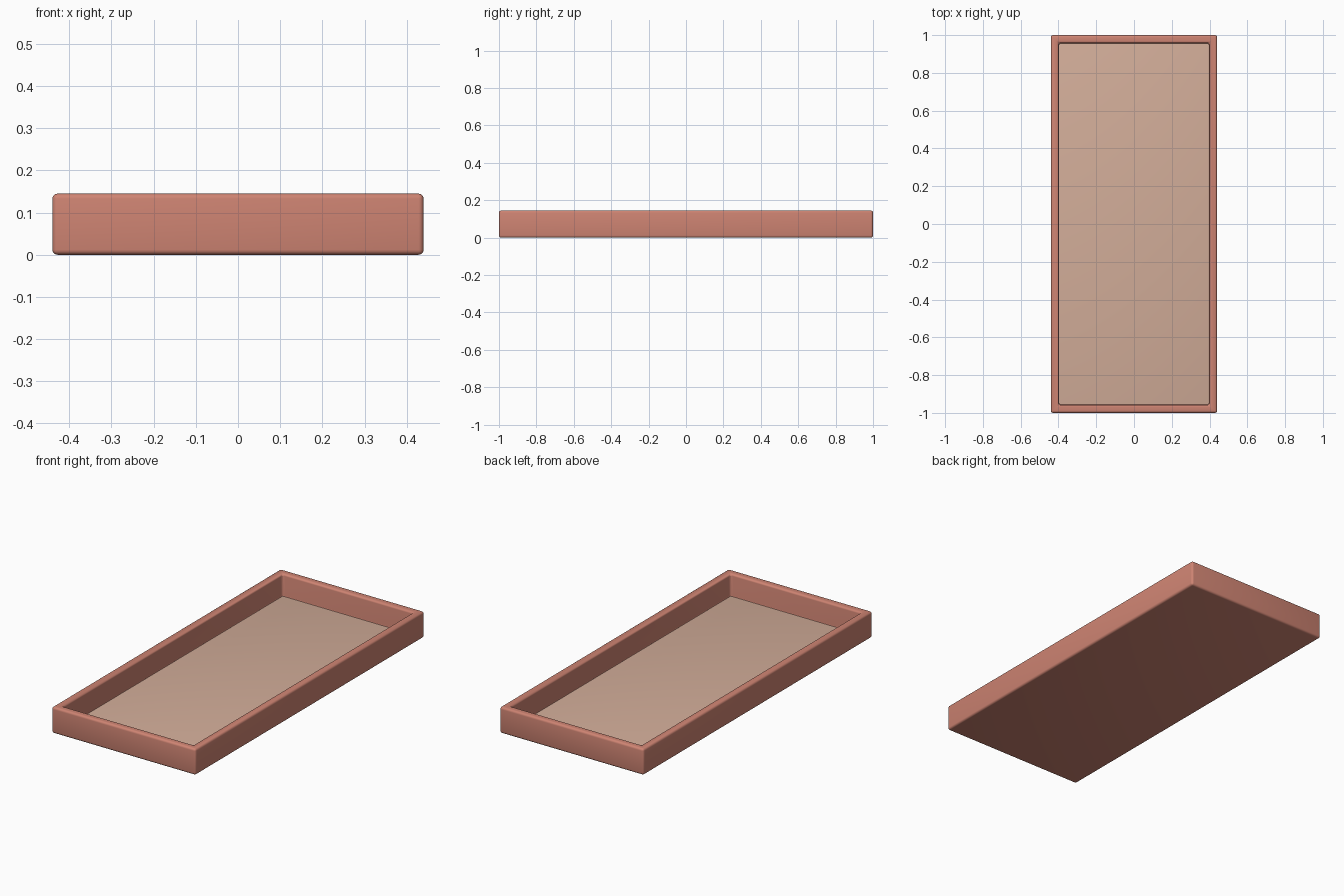
import bpy, bmesh
from mathutils import Matrix

if "Cube" in bpy.data.objects:
    bpy.data.objects.remove(bpy.data.objects["Cube"])

W, L, H = 0.88, 2.0, 0.145   # outer size
WALL, BASE, FLOOR = 0.042, 0.014, 0.022


def material(name, rgb):
    m = bpy.data.materials.new(name)
    m.diffuse_color = (*rgb, 1)
    m.use_nodes = True
    m.node_tree.nodes["Principled BSDF"].inputs["Base Color"].default_value = m.diffuse_color
    return m


def finish(bm, name, mat, bevel):
    mesh = bpy.data.meshes.new(name)
    bm.to_mesh(mesh)
    bm.free()
    ob = bpy.data.objects.new(name, mesh)
    bpy.context.collection.objects.link(ob)
    mesh.materials.append(mat)
    mod = ob.modifiers.new("soft_edges", 'BEVEL')
    mod.width, mod.segments = bevel, 4
    mod.limit_method = 'ANGLE'
    bpy.ops.object.select_all(action='DESELECT')
    ob.select_set(True)
    bpy.context.view_layer.objects.active = ob
    bpy.ops.object.modifier_apply(modifier=mod.name)
    bpy.ops.object.shade_smooth_by_angle()
    return ob


def box(sx, sy, z0, z1):
    bm = bmesh.new()
    bmesh.ops.create_cube(bm, size=1, matrix=Matrix.Translation((0, 0, (z0 + z1) / 2))
                          @ Matrix.Diagonal((sx, sy, z1 - z0, 1)))
    return bm


clay = material("clay", (0.62, 0.23, 0.17))
tan = material("tan", (0.65, 0.42, 0.32))

# Tray body: top face inset to leave the rim, then pushed down
bm = box(W, L, 0, H)
top = max(bm.faces, key=lambda f: f.calc_center_median().z)
bmesh.ops.inset_region(bm, faces=[top], thickness=WALL, use_even_offset=True)
inner = bmesh.ops.extrude_discrete_faces(bm, faces=[top])["faces"][0]
for v in inner.verts:
    v.co.z = BASE
finish(bm, "tray_body", clay, 0.012)

# Floor liner
finish(box(W - 2 * WALL, L - 2 * WALL, BASE - 0.006, FLOOR), "tray_floor", tan, 0.004)
